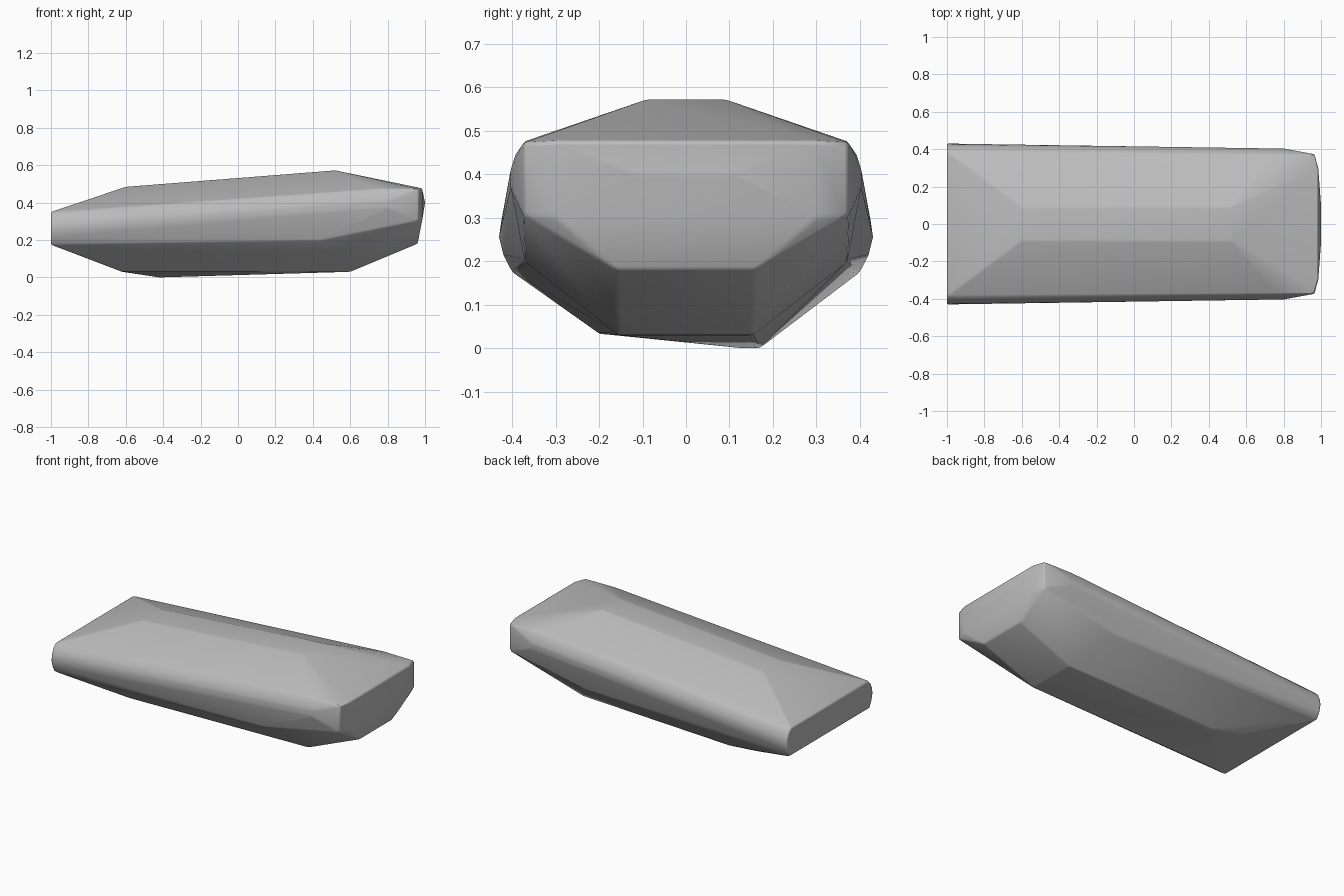
import bpy, bmesh, math

old = bpy.data.objects.get("Cube")
if old:
    bpy.data.objects.remove(old, do_unlink=True)

# Grey stone colour
grey = bpy.data.materials.new("stone_grey")
grey.use_nodes = True
colour = (0.5, 0.5, 0.5, 1)
grey.diffuse_color = colour
grey.node_tree.nodes["Principled BSDF"].inputs["Base Color"].default_value = colour

# Corners of the slab, mirrored across y
mirrored = [
    # flat wide end with rounded side
    (-1, .385, .35), (-1, .41, .325), (-1, .425, .29),
    (-1, .43, .255), (-1, .42, .215), (-1, .40, .175),
    # rounded side near the other end
    (.76, .372, .475), (.8, .392, .445), (.8, .403, .41), (.8, .403, .37),
    # narrow end, slightly bulged
    (.965, .373, .472), (.965, .373, .305), (.985, .3, .476), (.985, .3, .3),
    (1, .1, .4), (.96, .16, .18),
    # top plateau
    (-.6, .09, .484), (.52, .09, .572),
    # underside
    (.44, .37, .198), (.6, .155, .03), (-.62, .195, .03),
]
# Lopsided low spot on the underside
single = [(-.42, .17, 0), (-.42, .13, 0)]

bm = bmesh.new()
for x, y, z in mirrored:
    bm.verts.new((x, y, z))
    bm.verts.new((x, -y, z))
for p in single:
    bm.verts.new(p)
hull = bmesh.ops.convex_hull(bm, input=bm.verts[:])
bmesh.ops.delete(bm, geom=list({v for v in hull["geom_interior"] if isinstance(v, bmesh.types.BMVert)}),
                 context='VERTS')
bmesh.ops.dissolve_limit(bm, angle_limit=math.radians(1), verts=bm.verts[:], edges=bm.edges[:])
bmesh.ops.recalc_face_normals(bm, faces=bm.faces[:])

mesh = bpy.data.meshes.new("stone_slab")
bm.to_mesh(mesh)
bm.free()
mesh.materials.append(grey)
slab = bpy.data.objects.new("stone_slab", mesh)
bpy.context.collection.objects.link(slab)

# Softly worn edges
bevel = slab.modifiers.new("worn_edges", 'BEVEL')
bevel.width = .008
bevel.segments = 2
bevel.limit_method = 'ANGLE'
bevel.angle_limit = math.radians(18)

bpy.ops.object.select_all(action='DESELECT')
slab.select_set(True)
bpy.context.view_layer.objects.active = slab
bpy.ops.object.shade_smooth_by_angle(angle=math.radians(30))
